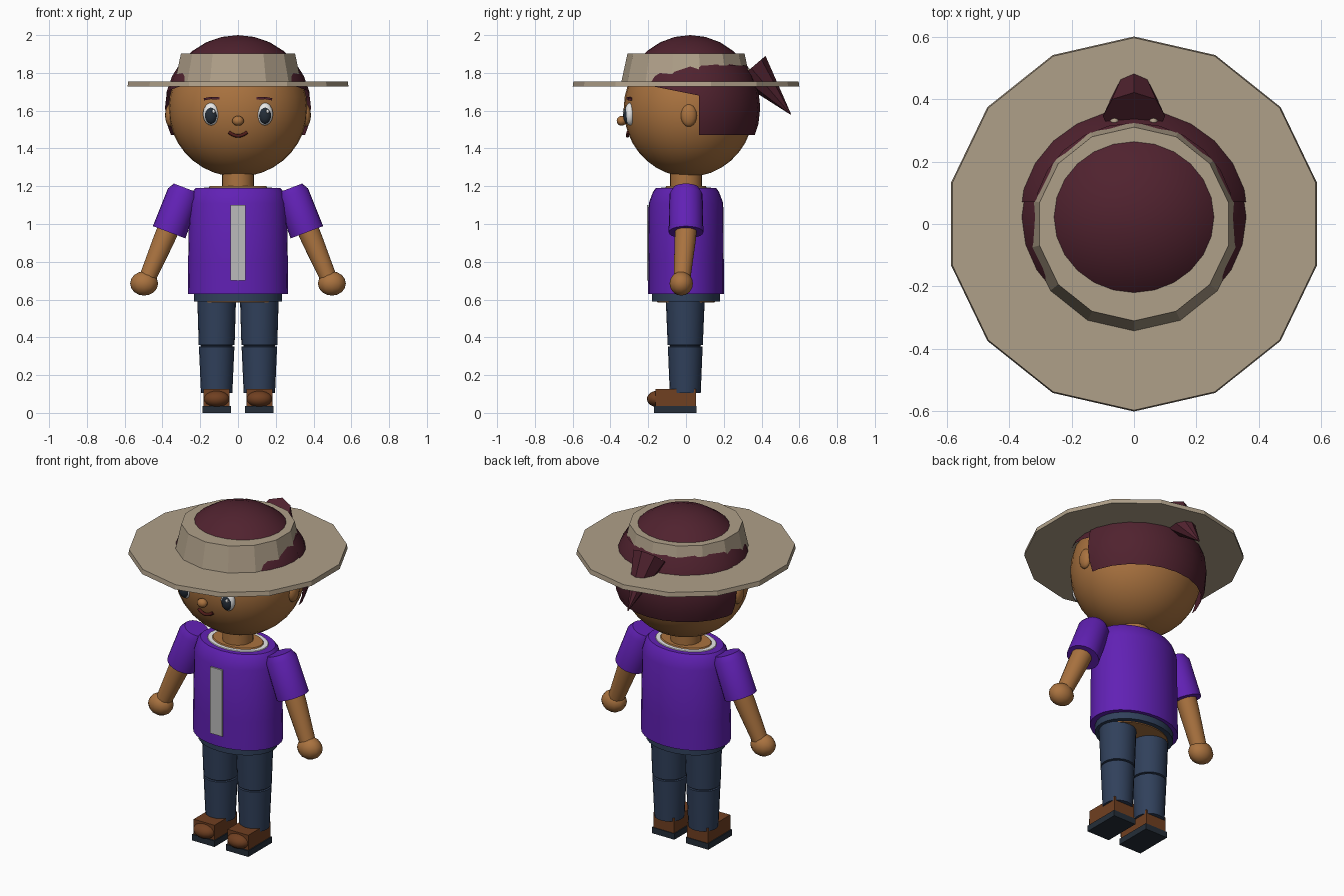
import bpy, bmesh, math
from mathutils import Vector, Matrix

cube = bpy.data.objects.get("Cube")
if cube:
    bpy.data.objects.remove(cube, do_unlink=True)


def material(name, r, g, b):
    m = bpy.data.materials.new(name)
    m.use_nodes = True
    m.diffuse_color = (r, g, b, 1)
    bsdf = next(n for n in m.node_tree.nodes if n.type == "BSDF_PRINCIPLED")
    bsdf.inputs["Base Color"].default_value = (r, g, b, 1)
    bsdf.inputs["Roughness"].default_value = 0.7
    return m


SKIN = material("warm_skin", 0.40, 0.17, 0.05)
HAIR = material("plum_hair", 0.08, 0.016, 0.028)
STRAW = material("straw", 0.43, 0.35, 0.25)
PURPLE = material("purple_cloth", 0.12, 0.015, 0.46)
DENIM = material("denim", 0.03, 0.052, 0.105)
LEATHER = material("brown_leather", 0.16, 0.05, 0.015)
DARK = material("dark_slate", 0.018, 0.027, 0.04)
WHITE = material("white", 0.8, 0.8, 0.8)
GREY = material("light_grey", 0.5, 0.5, 0.5)
LIP = material("dark_lip", 0.08, 0.012, 0.01)


def finish(name, bm, mat, angle=35):
    bmesh.ops.recalc_face_normals(bm, faces=bm.faces)
    me = bpy.data.meshes.new(name)
    bm.to_mesh(me)
    bm.free()
    me.materials.append(mat)
    ob = bpy.data.objects.new(name, me)
    bpy.context.collection.objects.link(ob)
    bpy.ops.object.select_all(action="DESELECT")
    ob.select_set(True)
    bpy.context.view_layer.objects.active = ob
    bpy.ops.object.shade_smooth_by_angle(angle=math.radians(angle))
    return ob


def place(origin, aim=None):
    """Matrix that moves to origin and turns local z toward aim."""
    m = Matrix.Translation(origin)
    if aim is not None:
        turn = (Vector(aim) - Vector(origin)).to_track_quat("Z", "Y")
        m = m @ turn.to_matrix().to_4x4()
    return m


def loft(name, mat, rings, origin=(0, 0, 0), aim=None, segs=20, angle=35):
    """Capped stack of elliptical rings (height, rx, ry)."""
    bm = bmesh.new()
    loops = []
    for h, rx, ry in rings:
        turns = [math.tau * (i / segs + 0.25) for i in range(segs)]
        loops.append([bm.verts.new((rx * math.cos(a), ry * math.sin(a), h)) for a in turns])
    for low, high in zip(loops, loops[1:]):
        for i in range(segs):
            j = (i + 1) % segs
            bm.faces.new((low[i], low[j], high[j], high[i]))
    bm.faces.new(loops[0])
    bm.faces.new(loops[-1])
    bm.transform(place(origin, aim))
    return finish(name, bm, mat, angle)


def ball(name, mat, centre, radii, cuts=(), segs=24):
    """Ellipsoid; each cut (point, normal) removes the side the normal faces."""
    bm = bmesh.new()
    bmesh.ops.create_uvsphere(bm, u_segments=segs, v_segments=segs // 2 + 2, radius=1)
    bm.transform(Matrix.Translation(centre) @ Matrix.Diagonal((*radii, 1)))
    for point, normal in cuts:
        bmesh.ops.bisect_plane(bm, geom=bm.verts[:] + bm.edges[:] + bm.faces[:],
                               plane_co=point, plane_no=normal, clear_outer=True)
    return finish(name, bm, mat)


def box(name, mat, centre, size, tilt=0.0):
    bm = bmesh.new()
    bmesh.ops.create_cube(bm, size=1)
    bm.transform(Matrix.Translation(centre) @ Matrix.Rotation(tilt, 4, "Y")
                 @ Matrix.Diagonal((*size, 1)))
    return finish(name, bm, mat)


# Head and neck
ball("head", SKIN, (0, 0.015, 1.61), (0.368, 0.345, 0.36), segs=32)
loft("neck", SKIN, [(1.12, 0.085, 0.085), (1.32, 0.085, 0.085)])
ball("nose", SKIN, (0, -0.341, 1.546), (0.031, 0.026, 0.026), segs=12)

# Mouth as a short bent tube
curve = bpy.data.curves.new("mouth", "CURVE")
curve.dimensions = "3D"
curve.bevel_depth = 0.009
curve.bevel_resolution = 2
curve.use_fill_caps = True
spline = curve.splines.new("POLY")
spline.points.add(6)
for i, p in enumerate(spline.points):
    u = i / 3 - 1
    p.co = (0.048 * u, -0.31 + 0.004 * u * u, 1.466 + 0.02 * u * u, 1)
curve.materials.append(LIP)
bpy.context.collection.objects.link(bpy.data.objects.new("mouth", curve))

# Hair: crown cap above a sloping hairline, and a longer back curtain
ball("hair_cap", HAIR, (0, 0.022, 1.617), (0.387, 0.365, 0.383),
     cuts=[((0, 0.07, 1.68), (0, -0.2, -1))])
ball("hair_back", HAIR, (0, 0.022, 1.617), (0.393, 0.371, 0.386),
     cuts=[((0, 0.07, 0), (0, -1, 0)), ((0, 0, 1.47), (0, 0, -1)), ((0, 0, 1.84), (0, 0, 1))])
loft("ponytail", HAIR, [(0, 0.1, 0.1), (0.323, 0.002, 0.002)],
     (0, 0.345, 1.825), (0, 0.555, 1.58), segs=8, angle=20)
for side in (-1, 1):
    ball("hair_tie", STRAW, (side * 0.062, 0.328, 1.80), (0.018, 0.018, 0.025), segs=8)

# Straw hat
loft("hat_brim", STRAW, [(1.727, 0.6, 0.6), (1.754, 0.596, 0.596)], segs=14, angle=20)
loft("hat_crown", STRAW, [(1.74, 0.345, 0.345), (1.902, 0.31, 0.31)], segs=14, angle=20)

# Shirt, collar, front stripe and waist
loft("shirt", PURPLE, [(0.63, 0.266, 0.2), (0.8, 0.264, 0.2), (1.11, 0.258, 0.197),
                       (1.17, 0.242, 0.175), (1.19, 0.225, 0.16)], segs=28)
loft("collar", WHITE, [(1.185, 0.185, 0.135), (1.194, 0.18, 0.13)], segs=28)
loft("upper_chest", SKIN, [(1.185, 0.16, 0.115), (1.2, 0.15, 0.105)], segs=28)
box("shirt_stripe", GREY, (0, -0.203, 0.9), (0.08, 0.0095, 0.4))
loft("waistband", DENIM, [(0.59, 0.234, 0.18), (0.66, 0.234, 0.18)], segs=28)
loft("hips", SKIN, [(0.585, 0.205, 0.152), (0.62, 0.21, 0.155)], segs=28)

for side, label in ((1, "left"), (-1, "right")):
    # Face features and ears
    ball(label + "_ear", SKIN, (side * 0.358, 0.015, 1.575), (0.028, 0.043, 0.06), segs=16)
    ball(label + "_eye", WHITE, (side * 0.142, -0.297, 1.582), (0.043, 0.028, 0.06), segs=20)
    ball(label + "_iris", DARK, (side * 0.143, -0.306, 1.576), (0.034, 0.027, 0.047), segs=16)
    ball(label + "_eye_glint", WHITE, (side * 0.143 + 0.014, -0.329, 1.596),
         (0.009, 0.006, 0.011), segs=8)
    box(label + "_brow_inner", HAIR, (side * 0.12, -0.305, 1.666), (0.045, 0.022, 0.013),
        side * -0.05)
    box(label + "_brow_outer", HAIR, (side * 0.16, -0.296, 1.664), (0.042, 0.022, 0.012),
        side * 0.18)

    # Arms
    loft(label + "_sleeve", PURPLE, [(0, 0.068, 0.068), (0.035, 0.088, 0.088), (0.25, 0.092, 0.092)],
         (side * 0.276, 0, 1.19), (side * 0.365, 0, 0.955))
    loft(label + "_arm", SKIN, [(0, 0.058, 0.058), (0.06, 0.057, 0.057), (0.3, 0.044, 0.044)],
         (side * 0.37, 0, 0.97), (side * 0.485, -0.022, 0.70), segs=16)
    ball(label + "_hand", SKIN, (side * 0.497, -0.025, 0.685), (0.074, 0.062, 0.064), segs=12)

    # Trouser legs with a knee crease
    x = side * 0.113
    loft(label + "_leg", DENIM, [(0.105, 0.083, 0.082), (0.35, 0.094, 0.092), (0.352, 0.084, 0.082),
                                 (0.358, 0.084, 0.082), (0.36, 0.095, 0.093), (0.62, 0.103, 0.104)],
         (x, -0.004, 0))

    # Shoes
    box(label + "_sole", DARK, (x, -0.057, 0.018), (0.15, 0.226, 0.036))
    box(label + "_shoe", LEATHER, (x, -0.055, 0.081), (0.138, 0.214, 0.09))
    ball(label + "_toe", LEATHER, (x, -0.153, 0.074), (0.069, 0.054, 0.043), segs=16)
